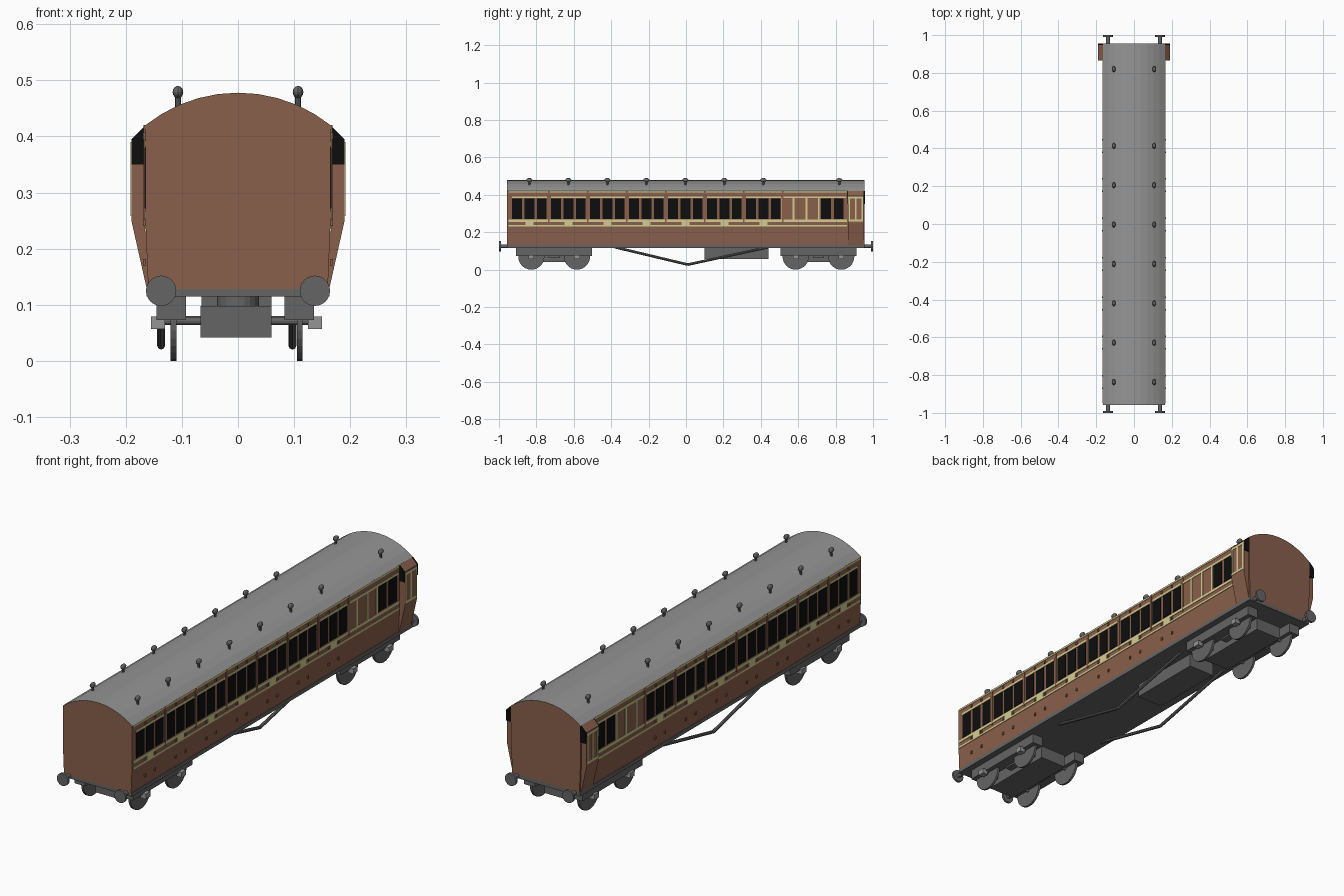
import bpy, bmesh, math
from mathutils import Matrix, Vector

if "Cube" in bpy.data.objects:
    bpy.data.objects.remove(bpy.data.objects["Cube"])


def mat(name, r, g, b):
    m = bpy.data.materials.new(name)
    m.diffuse_color = (r, g, b, 1)
    m.use_nodes = True
    m.node_tree.nodes["Principled BSDF"].inputs["Base Color"].default_value = m.diffuse_color
    return m


BROWN = mat("brown_paint", 0.25, 0.117, 0.072)
ROOF = mat("roof_grey", 0.30, 0.30, 0.30)
IRON = mat("dark_iron", 0.13, 0.13, 0.13)
GLASS = mat("black_glass", 0.004, 0.004, 0.004)
CREAM = mat("cream_lining", 0.66, 0.61, 0.29)


def finish(bm, name, *mats):
    bmesh.ops.recalc_face_normals(bm, faces=bm.faces)
    me = bpy.data.meshes.new(name)
    bm.to_mesh(me)
    bm.free()
    for m in mats:
        me.materials.append(m)
    ob = bpy.data.objects.new(name, me)
    bpy.context.collection.objects.link(ob)
    return ob


def add_box(bm, x0, x1, y0, y1, z0, z1):
    m = Matrix.Translation(((x0 + x1) / 2, (y0 + y1) / 2, (z0 + z1) / 2))
    m = m @ Matrix.Diagonal((abs(x1 - x0), abs(y1 - y0), abs(z1 - z0), 1))
    bmesh.ops.create_cube(bm, size=1, matrix=m)


def boxes(name, m, items):
    bm = bmesh.new()
    for b in items:
        add_box(bm, *b)
    return finish(bm, name, m)


def add_rod(bm, a, b, r, n=20):
    a, b = Vector(a), Vector(b)
    d = b - a
    m = Matrix.Translation((a + b) / 2) @ d.to_track_quat('Z', 'Y').to_matrix().to_4x4()
    bmesh.ops.create_cone(bm, cap_ends=True, segments=n, radius1=r, radius2=r,
                          depth=d.length, matrix=m)


def extrude_profile(bm, pts, y0, y1):
    f = bm.faces.new([bm.verts.new((x, y0, z)) for x, z in pts])
    r = bmesh.ops.extrude_face_region(bm, geom=[f])
    vs = [v for v in r['geom'] if isinstance(v, bmesh.types.BMVert)]
    bmesh.ops.translate(bm, verts=vs, vec=(0, y1 - y0, 0))


# body and arched roof: one extruded section, roof coloured by direction
R, TOP, N = 0.264, 0.478, 10
A = math.asin(0.165 / R)
arc = [(R * math.sin(A - 2 * A * i / N), TOP - R + R * math.cos(A - 2 * A * i / N))
       for i in range(N + 1)]
bm = bmesh.new()
extrude_profile(bm, [(-0.165, 0.25), (-0.16, 0.128), (0.16, 0.128), (0.165, 0.25)] + arc,
                -0.957, 0.955)
bmesh.ops.recalc_face_normals(bm, faces=bm.faces)
for f in bm.faces:
    f.material_index = 1 if f.normal.z > 0.4 else 0
finish(bm, "body_and_roof", BROWN, ROOF)

# side layout: seven three-window compartments, panelled van section, two windows
centres = [-0.837 + 0.2085 * i for i in range(7)]
for s, side in ((1, "right"), (-1, "left")):
    def plate(y0, y1, z0, z1, out=0.167):
        return (s * (out - 0.005), s * out, y0, y1, z0, z1)

    wins = [c + d for c in centres for d in (-0.066, 0, 0.066)] + [0.748, 0.817]
    boxes(side + "_windows", GLASS, [plate(y - 0.026, y + 0.026, 0.272, 0.38) for y in wins])

    # cream lining
    lines = [plate(-0.95, 0.862, 0.412, 0.42), plate(-0.95, 0.862, 0.256, 0.267),
             plate(-0.95, 0.862, 0.23, 0.238)]
    lines += [plate(c - 0.094, c + 0.094, 0.382, 0.392) for c in centres]
    lines += [plate(c - 0.022, c + 0.022, 0.237, 0.257) for c in centres]
    lines += [plate(0.515, 0.855, 0.382, 0.392)]
    lines += [plate(y - 0.005, y + 0.005, 0.265, 0.384) for y in (0.515, 0.575, 0.645, 0.71)]
    boxes(side + "_lining", CREAM, lines)

    # compartment beads and door hinges
    beads = [plate(c + 0.1, c + 0.108, 0.25, 0.42, 0.168) for c in centres]
    beads += [plate(c + d - 0.004, c + d + 0.004, z, z + 0.012, 0.169)
              for c in centres for d in (-0.033, 0.033) for z in (0.17, 0.24, 0.395)]
    boxes(side + "_beads_and_hinges", BROWN, beads)

    # guard's lookout
    bm = bmesh.new()
    extrude_profile(bm, [(s * x, z) for x, z in
                         ((0.15, 0.42), (0.165, 0.42), (0.19, 0.395), (0.19, 0.25),
                          (0.163, 0.13), (0.15, 0.13))], 0.866, 0.948)
    finish(bm, side + "_lookout", BROWN)
    bm = bmesh.new()
    pane = [(s * x, z) for x, z in ((0.165, 0.42), (0.19, 0.395), (0.19, 0.35), (0.165, 0.35))]
    extrude_profile(bm, pane, 0.8645, 0.868)
    extrude_profile(bm, pane, 0.946, 0.9565)
    finish(bm, side + "_lookout_windows", GLASS)
    frame = [plate(0.867, 0.947, z, z + 0.01, 0.1915) for z in (0.258, 0.38)]
    frame += [plate(y - 0.004, y + 0.004, 0.258, 0.39, 0.1915) for y in (0.872, 0.907, 0.942)]
    boxes(side + "_lookout_lining", CREAM, frame)

# roof ventilators
bm = bmesh.new()
for y in centres + [0.82]:
    for x in (-0.107, 0.107):
        add_rod(bm, (x, y, 0.445), (x, y, 0.478), 0.005, 8)
        m = Matrix.Translation((x, y, 0.479)) @ Matrix.Diagonal((0.0095, 0.016, 0.011, 1))
        bmesh.ops.create_uvsphere(bm, u_segments=12, v_segments=8, radius=1, matrix=m)
finish(bm, "roof_vents", IRON)

# underframe and equipment box
boxes("underframe", IRON, [(-0.163, 0.163, -0.957, 0.955, 0.115, 0.131)])
boxes("equipment_box", IRON, [(-0.065, 0.06, 0.1, 0.44, 0.057, 0.118)])

# truss rods
bm = bmesh.new()
for x in (-0.137, 0.097):
    pts = [(-0.38, 0.12), (0.01, 0.027), (0.44, 0.12)]
    for (ya, za), (yb, zb) in zip(pts, pts[1:]):
        add_rod(bm, (x, ya, za), (x, yb, zb), 0.007, 8)
finish(bm, "truss_rods", IRON)

# buffers
bm = bmesh.new()
for x in (-0.137, 0.137):
    for s in (-1, 1):
        add_rod(bm, (x, s * 0.94, 0.125), (x, s * 0.992, 0.125), 0.01, 12)
        add_rod(bm, (x, s * 0.99, 0.125), (x, s, 0.125), 0.027, 24)
finish(bm, "buffers", IRON)

# bogies
for cy, end in ((-0.705, "front"), (0.708, "rear")):
    boxes(end + "_bogie_frame", IRON, [
        (-0.145, -0.093, cy - 0.203, cy + 0.203, 0.073, 0.116),
        (0.083, 0.135, cy - 0.203, cy + 0.203, 0.073, 0.116),
        (-0.067, 0.06, cy - 0.17, cy + 0.17, 0.042, 0.098),
        (-0.1, 0.09, cy - 0.03, cy + 0.03, 0.066, 0.08)])
    bm = bmesh.new()
    add_rod(bm, (0, cy, 0.09), (0, cy, 0.118), 0.037)
    finish(bm, end + "_bogie_pivot", IRON)
    bm = bmesh.new()
    caps = []
    for y in (cy - 0.122, cy + 0.122):
        add_rod(bm, (-0.14, y, 0.071), (0.135, y, 0.071), 0.007, 12)
        for x in (-0.115, 0.11):
            add_rod(bm, (x - 0.005, y, 0.07), (x + 0.005, y, 0.07), 0.07, 28)
        for x in (-0.1425, 0.1375):
            caps.append((x - 0.0125, x + 0.0125, y - 0.015, y + 0.015, 0.057, 0.079))
    finish(bm, end + "_wheels_and_axles", IRON)
    boxes(end + "_axle_boxes", ROOF, caps)
